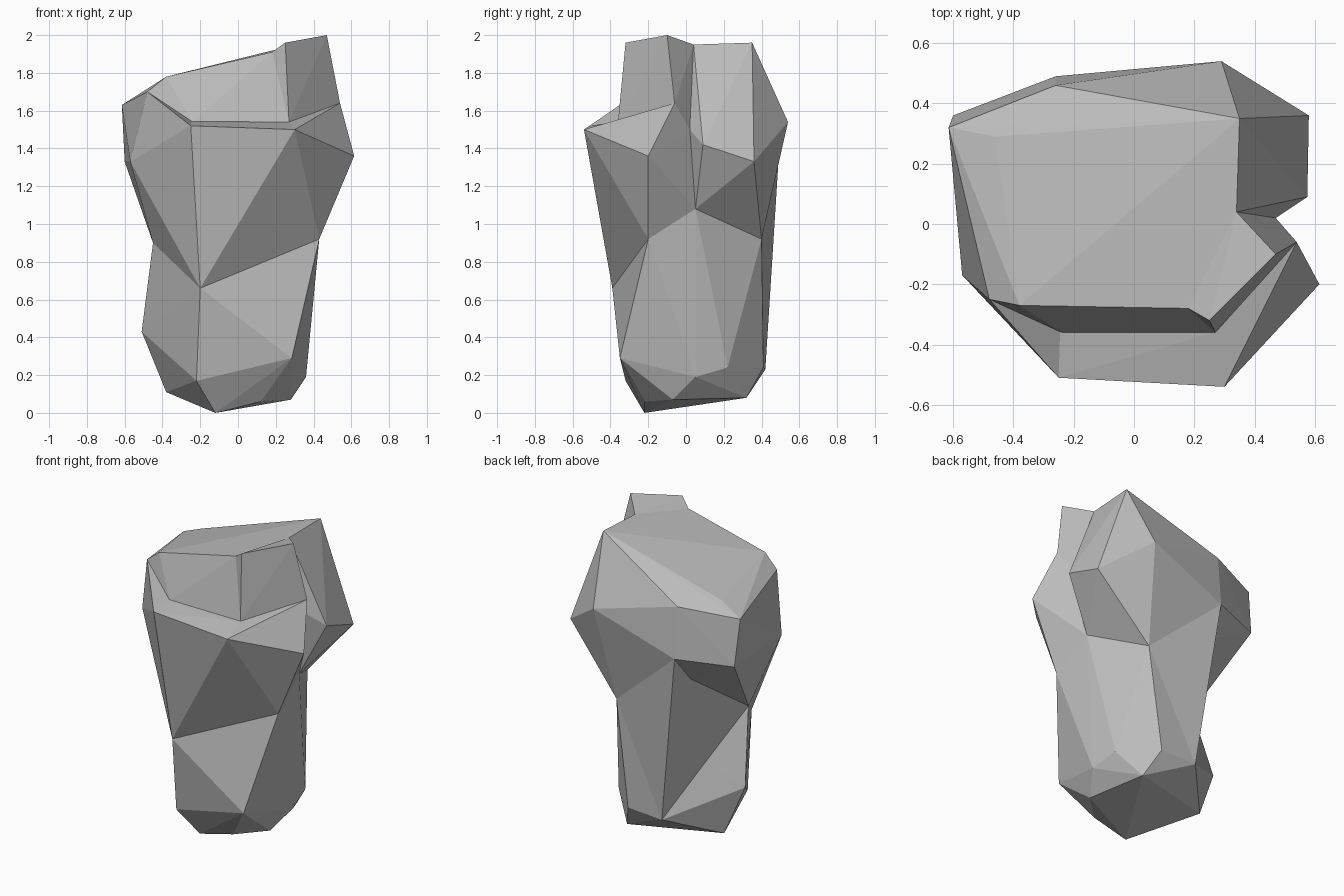
import bpy
import bmesh

default_cube = bpy.data.objects.get("Cube")
if default_cube:
    bpy.data.objects.remove(default_cube, do_unlink=True)

# One plain stone colour
stone = bpy.data.materials.new("grey_stone")
stone.use_nodes = True
STONE_COLOUR = (0.5, 0.5, 0.5, 1)
stone.diffuse_color = STONE_COLOUR
stone.node_tree.nodes["Principled BSDF"].inputs["Base Color"].default_value = STONE_COLOUR

# Corners of the foot
foot = {
    "toe_left": (-.12, -.22, 0), "toe_right": (.12, -.22, .06),
    "front_left": (-.22, -.32, .17), "front_right": (.285, -.35, .29),
    "side_left": (-.51, .12, .43), "heel_left": (-.38, .15, .11),
    "side_right": (.28, -.07, .07), "rim_right": (.36, .05, .19),
    "rim_back_right": (.33, .22, .24), "rim_back": (.13, .41, .24),
    "heel_right": (.2, .32, .08), "heel_back": (-.12, .42, .23),
}

# Corners of the narrow waist
waist = {
    "waist_left": (-.45, 0, .9), "waist_front": (-.2, -.39, .66),
    "waist_right": (.43, -.2, .92), "waist_groove": (.405, .05, 1.08),
    "waist_back": (.22, .4, .92),
}

# Corners of the widest belt
belt = {
    "belt_front_left": (-.25, -.51, 1.52), "belt_front_right": (.3, -.54, 1.5),
    "belt_back_low": (-.26, .49, 1.34), "belt_back_high": (-.26, .46, 1.67),
    "belt_back_right": (.29, .54, 1.54),
    "belt_left_front": (-.57, -.17, 1.33), "belt_left_back": (-.6, .36, 1.33),
    "belt_left_high": (-.615, .32, 1.63),
    "ledge_left": (-.24, -.36, 1.54), "ledge_right": (.27, -.36, 1.54),
    "groove": (.47, .02, 1.5),
    "spur_side": (.615, -.2, 1.36), "spur_edge": (.54, -.06, 1.64),
    "shoulder_front": (.575, .09, 1.42), "shoulder_back": (.58, .36, 1.33),
}

# Corners of the sloping top
top = {
    "top_cheek": (-.48, -.25, 1.7), "top_front_left": (-.38, -.27, 1.78),
    "top_front_right": (.18, -.28, 1.91), "top_back_left": (-.46, .29, 1.7),
    "top_back_right": (.35, .35, 1.96), "top_notch": (.34, .04, 1.95),
    "peak_front": (.25, -.32, 1.96), "peak": (.47, -.1, 2),
}

corners = {**foot, **waist, **belt, **top}


def faceted_block(name, corner_names):
    """Stretch a flat-faced skin around the named corners."""
    bm = bmesh.new()
    for corner in corner_names:
        bm.verts.new(corners[corner])
    hull = bmesh.ops.convex_hull(bm, input=bm.verts[:])
    spare = {g for g in hull["geom_interior"] + hull["geom_unused"]
             if isinstance(g, bmesh.types.BMVert)}
    bmesh.ops.delete(bm, geom=list(spare), context="VERTS")
    bmesh.ops.recalc_face_normals(bm, faces=bm.faces[:])
    mesh = bpy.data.meshes.new(name)
    bm.to_mesh(mesh)
    bm.free()
    mesh.materials.append(stone)
    block = bpy.data.objects.new(name, mesh)
    bpy.context.collection.objects.link(block)
    return block


# Lower half, from the foot up to the waist
faceted_block("lower_trunk", [*foot, *waist])
faceted_block("back_wedge", [*waist, "heel_back", "belt_back_low"])

# Upper half, flaring from the waist out to the belt
faceted_block("upper_trunk", [
    *waist, "belt_front_left", "belt_front_right", "belt_back_low",
    "belt_back_high", "belt_back_right", "belt_left_front", "belt_left_back",
    "belt_left_high", "ledge_left", "ledge_right", "groove"])
faceted_block("left_cheek", [
    "waist_left", "belt_left_front", "belt_left_back", "belt_left_high",
    "belt_front_left", "ledge_left", "top_cheek", "top_back_left"])

# Sloping crown set back behind the front ledge
faceted_block("crown", [
    "ledge_left", "ledge_right", "top_cheek", "top_front_left",
    "top_front_right", "top_back_left", "top_back_right", "top_notch",
    "belt_left_high", "belt_back_high", "belt_back_right"])

# Spur and shoulder on either side of the groove
faceted_block("spur_peak", [
    "peak", "peak_front", "top_front_right", "top_notch",
    "spur_edge", "groove", "ledge_right"])
faceted_block("spur_base", [
    "spur_side", "spur_edge", "waist_right", "waist_groove",
    "groove", "belt_front_right", "ledge_right"])
faceted_block("shoulder", [
    "shoulder_front", "shoulder_back", "waist_groove", "waist_back",
    "belt_back_right", "belt_back_low", "top_back_right", "top_notch", "groove"])
